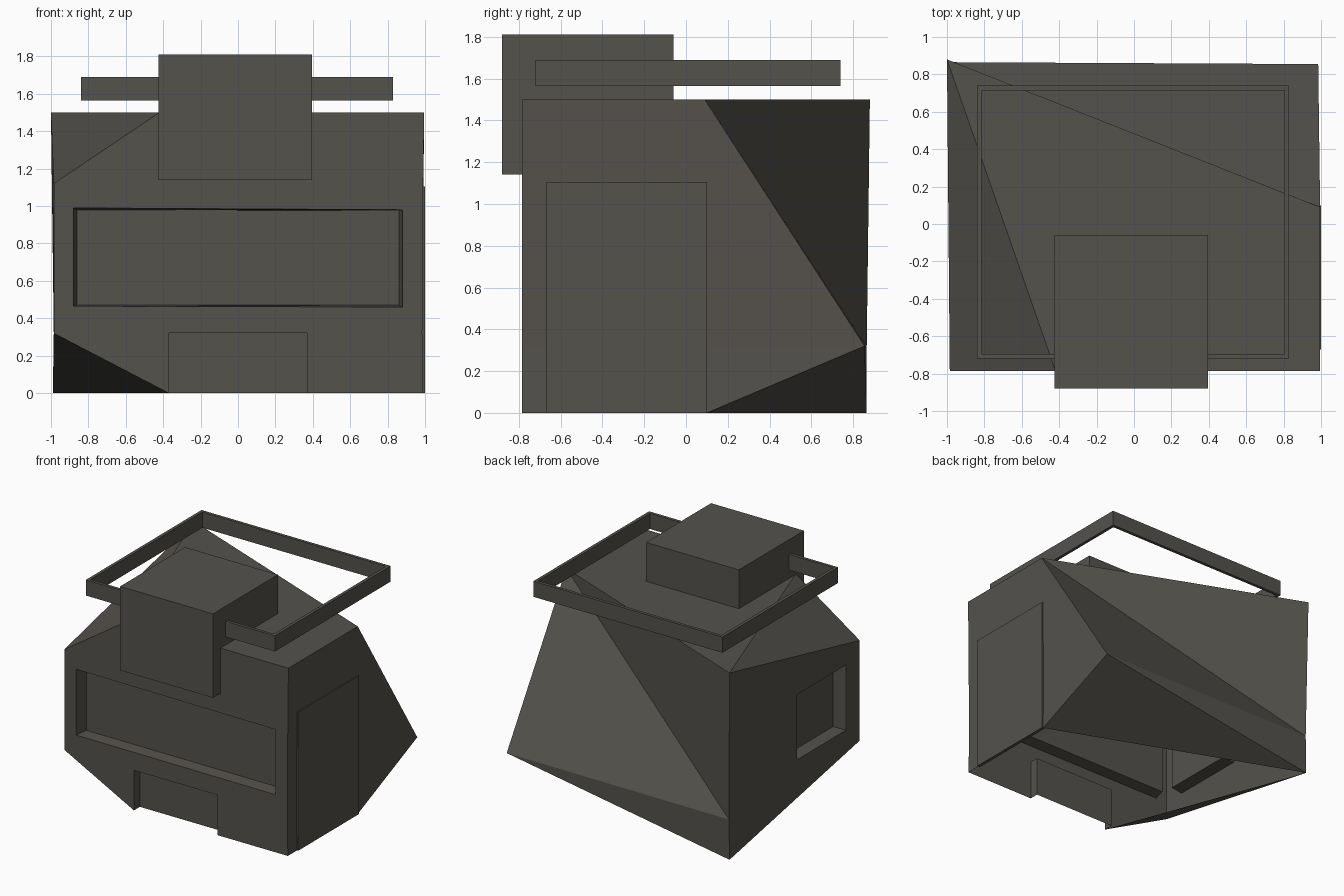
import bpy
import bmesh
from mathutils import Vector

if "Cube" in bpy.data.objects:
    bpy.data.objects.remove(bpy.data.objects["Cube"])

paint = bpy.data.materials.new("warm_dark_grey")
paint.diffuse_color = (0.09, 0.084, 0.073, 1)
paint.use_nodes = True
paint.node_tree.nodes["Principled BSDF"].inputs["Base Color"].default_value = paint.diffuse_color


def make(name, faces):
    """Object from a list of outward polygons; shared corners are welded."""
    bm = bmesh.new()
    for f in faces:
        bm.faces.new([bm.verts.new(p) for p in f])
    bmesh.ops.remove_doubles(bm, verts=bm.verts, dist=0.0005)
    me = bpy.data.meshes.new(name)
    bm.to_mesh(me)
    bm.free()
    me.materials.append(paint)
    ob = bpy.data.objects.new(name, me)
    bpy.context.collection.objects.link(ob)
    return ob


def box(name, lo, hi):
    (a, b, c), (d, e, f) = lo, hi
    p = [(x, y, z) for x in (a, d) for y in (b, e) for z in (c, f)]
    idx = [(0, 1, 3, 2), (4, 6, 7, 5), (0, 4, 5, 1),
           (2, 3, 7, 6), (0, 2, 6, 4), (1, 5, 7, 3)]
    return make(name, [[p[i] for i in q] for q in idx])


def ring(outer, inner):
    """Quads joining two loops of equal length."""
    n = len(outer)
    return [[outer[i], outer[(i + 1) % n], inner[(i + 1) % n], inner[i]]
            for i in range(n)]


def window_wall(corners, hole, back):
    """Wall with a recessed window: frame, reveal and back panel."""
    return ring(corners, hole) + ring(hole, back) + [back]


# Corners of the shell: upper body
top_fl = (-0.42, -0.785, 1.5)
top_fr = (0.995, -0.785, 1.5)
top_r = (0.995, 0.09, 1.5)
top_bl = (-1.0, 0.88, 1.5)
mid_fl = (-0.985, -0.785, 1.12)
mid_fr = (0.99, -0.785, 1.12)
low_fl = (-0.985, -0.785, 0.32)
low_fr = (0.985, -0.785, 0.32)
low_br = (0.985, 0.855, 0.32)
low_bl = (-0.985, 0.865, 0.32)
# Corners of the shell: skirt
base_bl = (-0.99, 0.865, 0)
base_fl = (-0.37, -0.785, 0)
base_fr = (0.99, -0.785, 0)
base_r = (0.99, 0.1, 0)

# Body with the wide front window and the left side window
front = window_wall(
    [low_fl, low_fr, mid_fr, mid_fl],
    [(-0.88, -0.785, 0.465), (0.88, -0.785, 0.46), (0.88, -0.785, 0.98), (-0.88, -0.785, 0.99)],
    [(-0.86, -0.685, 0.47), (0.86, -0.685, 0.47), (0.86, -0.685, 0.975), (-0.86, -0.685, 0.98)])
left = window_wall(
    [low_bl, low_fl, mid_fl, top_bl],
    [(-0.986, 0.01, 0.47), (-0.985, -0.61, 0.47), (-0.985, -0.61, 0.99), (-0.987, 0.01, 0.99)],
    [(-0.88, 0.01, 0.475), (-0.88, -0.6, 0.475), (-0.88, -0.6, 0.985), (-0.88, 0.01, 0.985)])
make("body", front + left + [
    [mid_fl, mid_fr, top_fr, top_fl],
    [top_fl, top_fr, top_r, top_bl],
    [mid_fl, top_fl, top_bl],
    [low_fr, low_br, top_r, top_fr, mid_fr],
    [top_r, low_br, low_bl],
    [top_r, low_bl, top_bl],
])

# Open-bottomed skirt with cut corners and a recessed front step
s = 0.37
step_out = [(-s, -0.785, 0), (s, -0.785, 0), (s, -0.785, 0.32), (-s, -0.785, 0.32)]
step_in = [(x, -0.71, z) for x, _, z in step_out]
make("skirt", [
    [low_fl, base_fl, step_out[3]],
    [step_out[1], base_fr, low_fr, step_out[2]],
    step_in,
    *ring(step_out, step_in)[1:],
    [low_fr, base_fr, base_r, low_br],
    [low_br, base_bl, low_bl],
    [low_bl, base_bl, low_fl],
    [low_br, base_r, base_bl],
    [low_fl, base_bl, base_fl],
])

# Side door plate
box("side_door", (0.975, -0.67, 0), (1.0, 0.1, 1.105))

# Roof unit overhanging the front
box("roof_box", (-0.425, -0.88, 1.14), (0.395, -0.06, 1.81))

# Rectangular roof rail
def loop(m, z):
    return [(-0.84 + m, -0.72 + m, z), (0.83 - m, -0.72 + m, z),
            (0.83 - m, 0.74 - m, z), (-0.84 + m, 0.74 - m, z)]


lo_out, hi_out, lo_in, hi_in = loop(0, 1.565), loop(0, 1.69), loop(0.025, 1.565), loop(0.025, 1.69)
make("roof_rail", ring(lo_out, hi_out) + ring(hi_out, hi_in)
     + ring(hi_in, lo_in) + ring(lo_in, lo_out))
